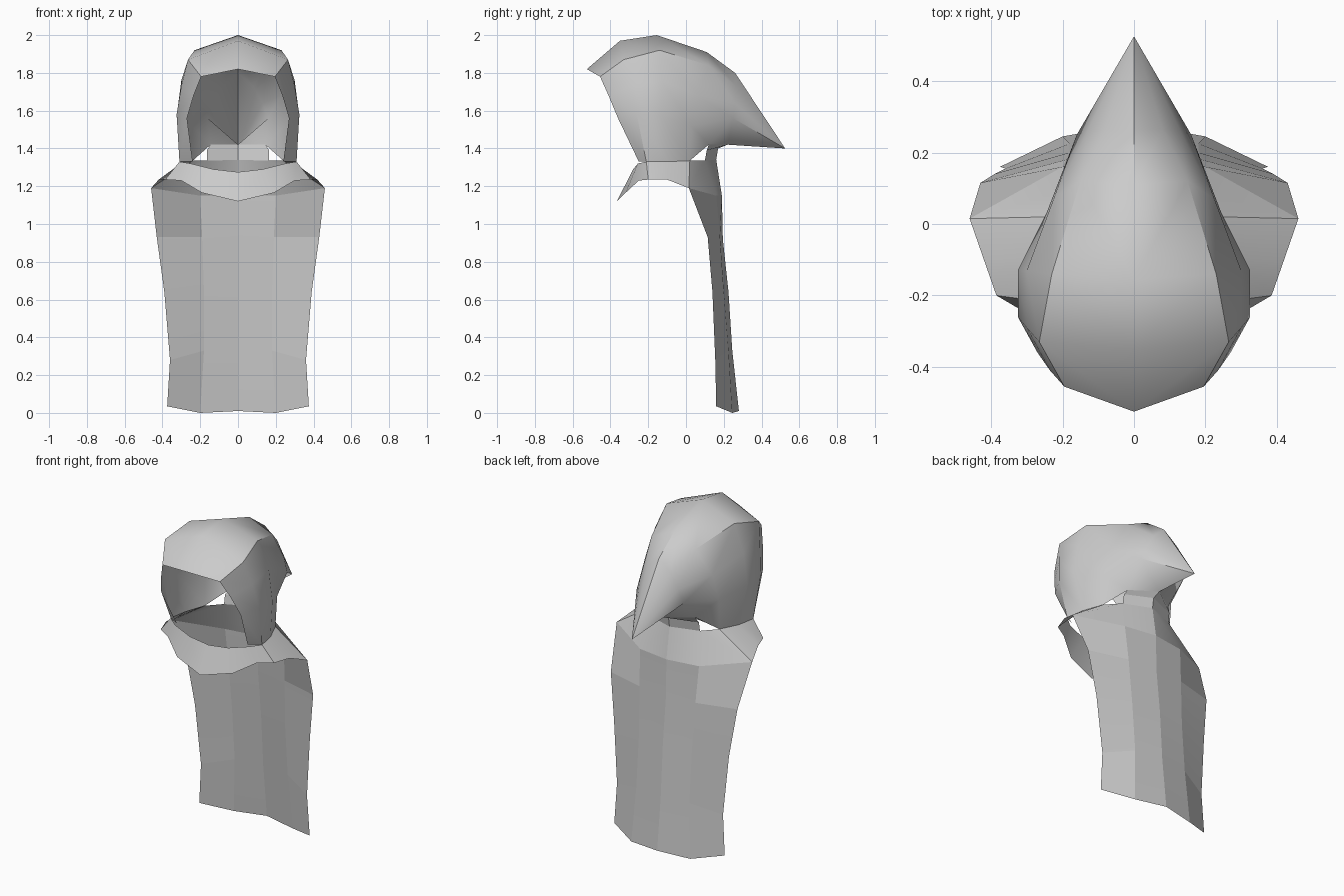
import bpy
import math

if "Cube" in bpy.data.objects:
    bpy.data.objects.remove(bpy.data.objects["Cube"])


def sheet(name, rows, angle):
    """Skin rows of points on the +x half, then mirror to the other side."""
    verts, index, faces = [], {}, []

    def vid(p):
        if p not in index:
            index[p] = len(verts)
            verts.append(p)
        return index[p]

    for upper, lower in zip(rows, rows[1:]):
        for j in range(len(upper) - 1):
            quad = [vid(upper[j]), vid(upper[j + 1]), vid(lower[j + 1]), vid(lower[j])]
            face = list(dict.fromkeys(quad))      # collapses at pointed tips
            if len(face) > 2:
                faces.append(face)
    mesh = bpy.data.meshes.new(name)
    mesh.from_pydata(verts, [], faces)
    obj = bpy.data.objects.new(name, mesh)
    bpy.context.collection.objects.link(obj)
    bpy.ops.object.select_all(action='DESELECT')
    obj.select_set(True)
    bpy.context.view_layer.objects.active = obj
    obj.modifiers.new("Mirror", 'MIRROR').use_clip = True
    bpy.ops.object.modifier_apply(modifier="Mirror")
    bpy.ops.object.shade_smooth_by_angle(angle=math.radians(angle))
    return obj


# Hood: arches from the front rim to the pointed back, each crown to base
tip = (0, .525, 1.40)
under = (0, .22, 1.42)
nape = (.145, .12, 1.42)
sheet("hood", [
    [(0, -.525, 1.82), (.195, -.455, 1.78), (.235, -.41, 1.68), (.27, -.36, 1.56), (.24, -.25, 1.33)],
    [(0, -.35, 1.97), (.265, -.33, 1.87), (.30, -.29, 1.73), (.325, -.26, 1.58), (.31, -.21, 1.33)],
    [(0, -.155, 2.0), (.23, -.14, 1.92), (.30, -.13, 1.76), (.325, -.13, 1.57), (.29, -.10, 1.33)],
    [(0, .11, 1.91), (.15, .12, 1.84), (.225, .07, 1.68), (.245, .03, 1.52), (.24, .02, 1.335)],
    [(0, .26, 1.80), (.08, .265, 1.73), (.13, .26, 1.64), (.16, .25, 1.56), nape],
    [tip, tip, tip, tip, under],
], 40)

# Neck band under the back of the hood
neck_back, neck_side = (0, .16, 1.34), (.165, .10, 1.335)
sheet("neck_band", [
    [under, nape],
    [(0, .17, 1.40), (.165, .11, 1.39)],
    [neck_back, neck_side],
], 20)

# Shoulder collar: neckline and hem, each from back centre to front centre
shoulder = [(0, .19, 1.15), (.20, .16, 1.15), (.46, .015, 1.19)]
sheet("collar", [
    [neck_back, neck_side, (.24, .02, 1.335), (.29, -.10, 1.33), (.31, -.21, 1.33),
     (.25, -.255, 1.32), (.13, -.28, 1.29), (0, -.285, 1.275)],
    shoulder + [(.42, -.10, 1.235), (.385, -.20, 1.235), (.30, -.25, 1.23),
                (.19, -.32, 1.165), (0, -.366, 1.12)],
], 25)

# Long cape hanging down the back
sheet("cape", [
    shoulder,
    [(0, .195, .92), (.19, .18, .93), (.43, .115, .93)],
    [(0, .225, .64), (.18, .20, .64), (.39, .14, .64)],
    [(0, .245, .33), (.18, .225, .33), (.36, .155, .28)],
    [(0, .28, .01), (.20, .245, 0), (.375, .16, .035)],
], 5)
